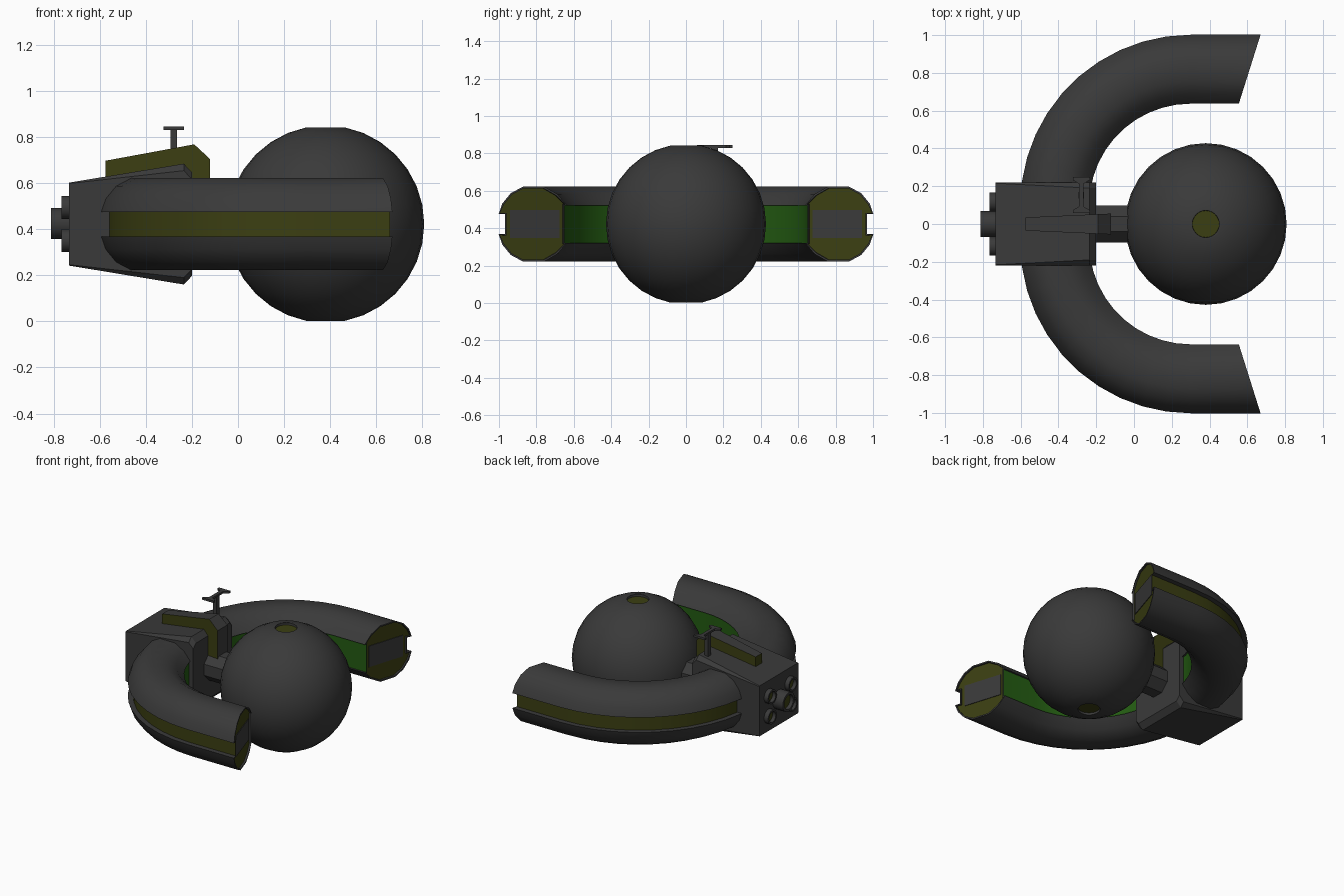
import bpy, bmesh, math
from mathutils import Vector

if "Cube" in bpy.data.objects:
    bpy.data.objects.remove(bpy.data.objects["Cube"])

def mat(name, rgb):
    m = bpy.data.materials.new(name)
    m.diffuse_color = (*rgb, 1)
    m.use_nodes = True
    m.node_tree.nodes["Principled BSDF"].inputs["Base Color"].default_value = m.diffuse_color
    return m

MATS = [mat("dark_grey", (.042, .042, .042)),
        mat("olive", (.044, .049, .006)),
        mat("green", (.017, .105, .006))]
GREY, OLIVE, GREEN = 0, 1, 2

def finish(name, bm, smooth=None):
    bmesh.ops.recalc_face_normals(bm, faces=bm.faces[:])
    me = bpy.data.meshes.new(name)
    bm.to_mesh(me)
    bm.free()
    for m in MATS:
        me.materials.append(m)
    ob = bpy.data.objects.new(name, me)
    bpy.context.collection.objects.link(ob)
    if smooth:
        bpy.ops.object.select_all(action='DESELECT')
        ob.select_set(True)
        bpy.context.view_layer.objects.active = ob
        bpy.ops.object.shade_smooth_by_angle(angle=math.radians(smooth))
    return ob

def loft(rings, colours=None):
    """Skin closed rings of points; returns bmesh and the last cap."""
    bm = bmesh.new()
    vs = [[bm.verts.new(p) for p in r] for r in rings]
    n = len(vs[0])
    for a, b in zip(vs, vs[1:]):
        for i in range(n):
            j = (i + 1) % n
            f = bm.faces.new((a[i], a[j], b[j], b[i]))
            f.material_index = colours[i] if colours else GREY
    bm.faces.new(vs[0][::-1])
    end = bm.faces.new(vs[-1])
    bmesh.ops.recalc_face_normals(bm, faces=bm.faces[:])
    return bm, end

def prism(pts, vec):
    return loft([pts, [Vector(p) + Vector(vec) for p in pts]])[0]

def circle_x(x, y, z, r, n, phase=0):
    return [(x, y + r * math.cos(phase + math.tau * i / n),
             z + r * math.sin(phase + math.tau * i / n)) for i in range(n)]

ZC = .422

# sphere with recessed olive pole caps
R = .428
bm = bmesh.new()
bmesh.ops.create_uvsphere(bm, u_segments=32, v_segments=16, radius=R)
poles = [v for v in bm.verts if abs(v.co.z) > R * .995]
bmesh.ops.delete(bm, geom=poles, context='VERTS')
caps = bmesh.ops.holes_fill(bm, edges=[e for e in bm.edges if e.is_boundary], sides=0)["faces"]
bmesh.ops.recalc_face_normals(bm, faces=bm.faces[:])
for f in caps:
    bmesh.ops.inset_region(bm, faces=[f], thickness=.012)
    bmesh.ops.inset_region(bm, faces=[f], thickness=.001, depth=-.015)
    f.material_index = OLIVE
bmesh.ops.translate(bm, verts=bm.verts[:], vec=(.38, 0, ZC))
finish("ball_body", bm, 30)

# curved arms: grooved section swept round an arc to a slanted end
half = [(.012, .1), (0, .1), (.05, .16), (.12, .2), (.235, .2),
        (.3, .165), (.345, .11), (.365, .053), (.33, .053)]
section = half + [(r, -z) for r, z in reversed(half)]
cols = [GREY] * len(section)
cols[len(half) - 1] = OLIVE
cols[-1] = GREEN
CX, CY, RI, STEPS = .3, .1, .537, 11

def end_x(r):
    return .555 + r * .315

for side, label in ((1, "left"), (-1, "right")):
    rings = []
    for k in range(STEPS + 1):
        a = math.pi - math.pi / 2 * k / STEPS
        rings.append([(CX + (RI + r) * math.cos(a), side * (CY + (RI + r) * math.sin(a)), ZC + z)
                      for r, z in section])
    rings.append([(end_x(r), side * (CY + RI + r), ZC + z) for r, z in section])
    bm, end = loft(rings, cols)
    bmesh.ops.inset_region(bm, faces=[end], thickness=.01)
    bmesh.ops.inset_region(bm, faces=[end], thickness=.0005, depth=-.012)
    end.material_index = OLIVE
    finish(label + "_arm", bm, 35)
    # grey plate on the arm end
    pts = [(end_x(r) - .02, side * (CY + RI + r), ZC + z)
           for r, z in ((.04, -.075), (.305, -.075), (.305, .075), (.04, .075))]
    finish(label + "_arm_end_plate", prism(pts, (.012, 0, 0)))

# rear housing: wedge widening towards the ball, with growing edge chamfers
rings = []
for x, hz, c in ((-.733, .18, .004), (-.235, .262, .03), (-.2, .225, .03)):
    h = .22
    yz = [(h, hz - c), (h - c, hz), (c - h, hz), (-h, hz - c),
          (-h, c - hz), (c - h, -hz), (h - c, -hz), (h, c - hz)]
    rings.append([(x, y, ZC + z) for y, z in yz])
finish("housing", loft(rings)[0])

# neck joining the housing to the ball
finish("neck", loft([circle_x(x, 0, ZC, .105, 8, math.pi / 8) for x in (-.22, .02)])[0])

# exhaust nozzles with olive bores
def nozzle(name, y, z, r, x):
    bm, end = loft([circle_x(-.72, y, z, r, 16), circle_x(x, y, z, r, 16)])
    bmesh.ops.inset_region(bm, faces=[end], thickness=r * .25)
    bmesh.ops.inset_region(bm, faces=[end], thickness=.0005, depth=-.025)
    end.material_index = OLIVE
    finish(name, bm, 30)

nozzle("main_nozzle", 0, ZC + .003, .068, -.812)
for i, (sy, sz) in enumerate(((1, 1), (1, -1), (-1, 1), (-1, -1))):
    nozzle("small_nozzle_%d" % i, sy * .117, ZC + sz * .072, .05, -.765)

# tapered top fin: olive sides, grey top
prof = [(-.575, .6), (-.575, .697), (-.19, .768), (-.122, .705), (-.122, .5), (-.21, .5)]
rings = [[(x, s * (.035 + .02 * (x + .575) / .45), z) for x, z in prof] for s in (-1, 1)]
bm, _ = loft(rings)
bm.normal_update()
for f in bm.faces:
    if abs(f.normal.y) > .5 or f.normal.x < -.9:
        f.material_index = OLIVE
finish("top_fin", bm)

# control handle: post and a bar with flared ends
finish("handle_post", prism([(-.293, .135, .64), (-.265, .135, .64),
                             (-.265, .17, .64), (-.293, .17, .64)], (0, 0, .195)))
outline = [(.045, .095), (.045, .08), (.012, .06)]
cross = [(sx * x, sy * y) for sx, sy in ((1, 1), (1, -1), (-1, -1), (-1, 1))
         for x, y in (outline[::-1] if sx * sy > 0 else outline)]
# order each quadrant so the ring runs round the bar
cross = ([(x, y) for x, y in outline] + [(x, -y) for x, y in outline[::-1]] +
         [(-x, -y) for x, y in outline] + [(-x, y) for x, y in outline[::-1]])
finish("handle_bar", prism([(-.279 + x, .153 + y, .83) for x, y in cross], (0, 0, .015)))
